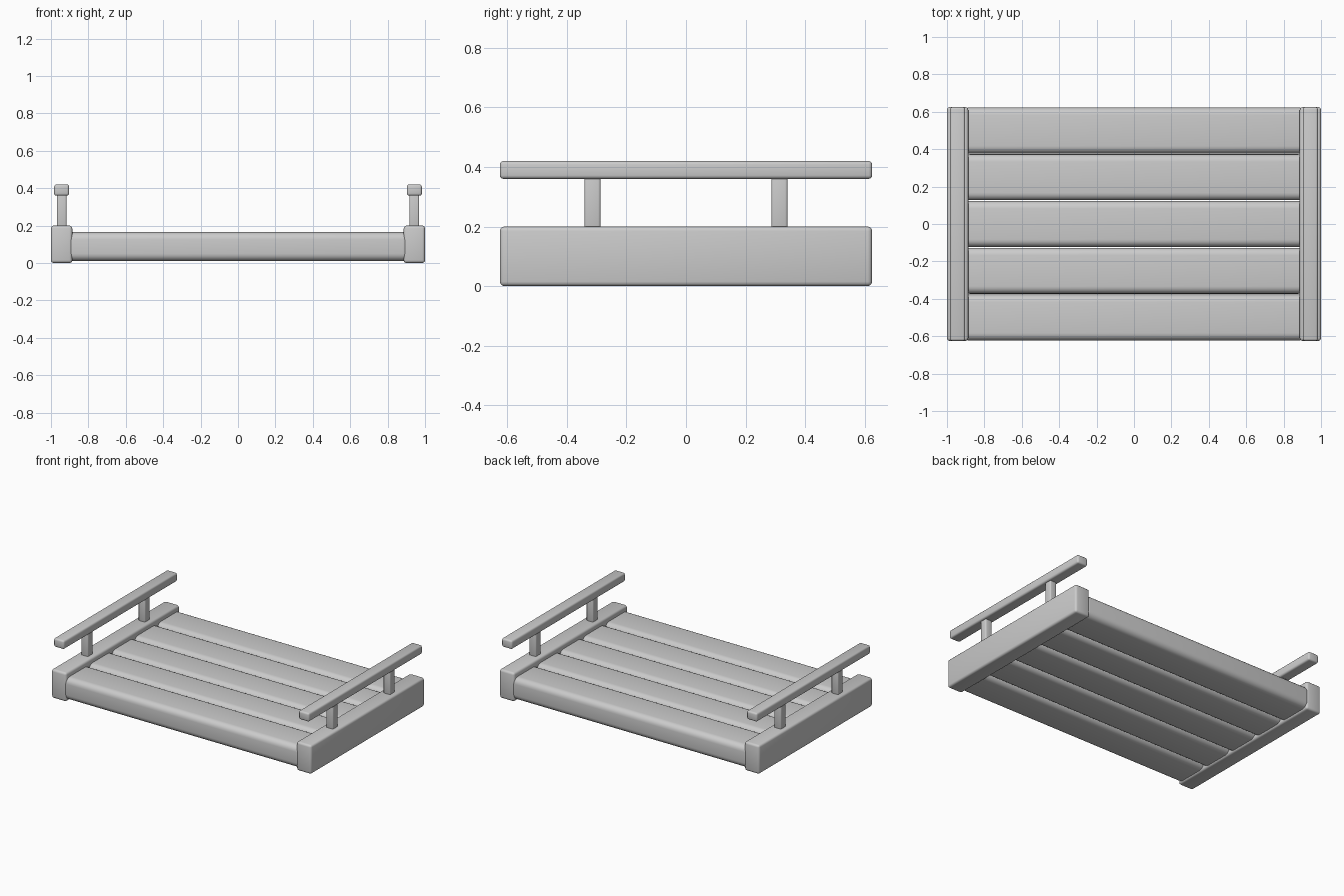
import bpy

if "Cube" in bpy.data.objects:
    bpy.data.objects.remove(bpy.data.objects["Cube"])

def box(name, center, size, bevel, segments=3):
    """Rounded box with softened edges."""
    bpy.ops.mesh.primitive_cube_add(size=1, location=center)
    ob = bpy.context.object
    ob.name = name
    ob.scale = size
    bpy.ops.object.transform_apply(location=False, rotation=False, scale=True)
    mod = ob.modifiers.new("bevel", 'BEVEL')
    mod.width = bevel
    mod.segments = segments
    bpy.ops.object.modifier_apply(modifier=mod.name)
    bpy.ops.object.shade_smooth_by_angle(angle=0.7)
    return ob

# Five rounded slats forming the bed, ends buried in the side beams
for i in range(5):
    box(f"slat_{i + 1}", (0, -0.5 + 0.25 * i, 0.0875), (1.84, 0.246, 0.155), 0.04, 5)

# Side beams, each with two posts carrying a handrail
for side, s in (("left", -1), ("right", 1)):
    x = s * 0.943
    box(f"{side}_beam", (x, 0, 0.1), (0.114, 1.25, 0.2), 0.015)
    box(f"{side}_handrail", (x, 0, 0.39), (0.08, 1.25, 0.06), 0.012)
    for end, y in (("front", -0.314), ("back", 0.314)):
        box(f"{side}_{end}_post", (x, y, 0.28), (0.052, 0.054, 0.19), 0.008)
